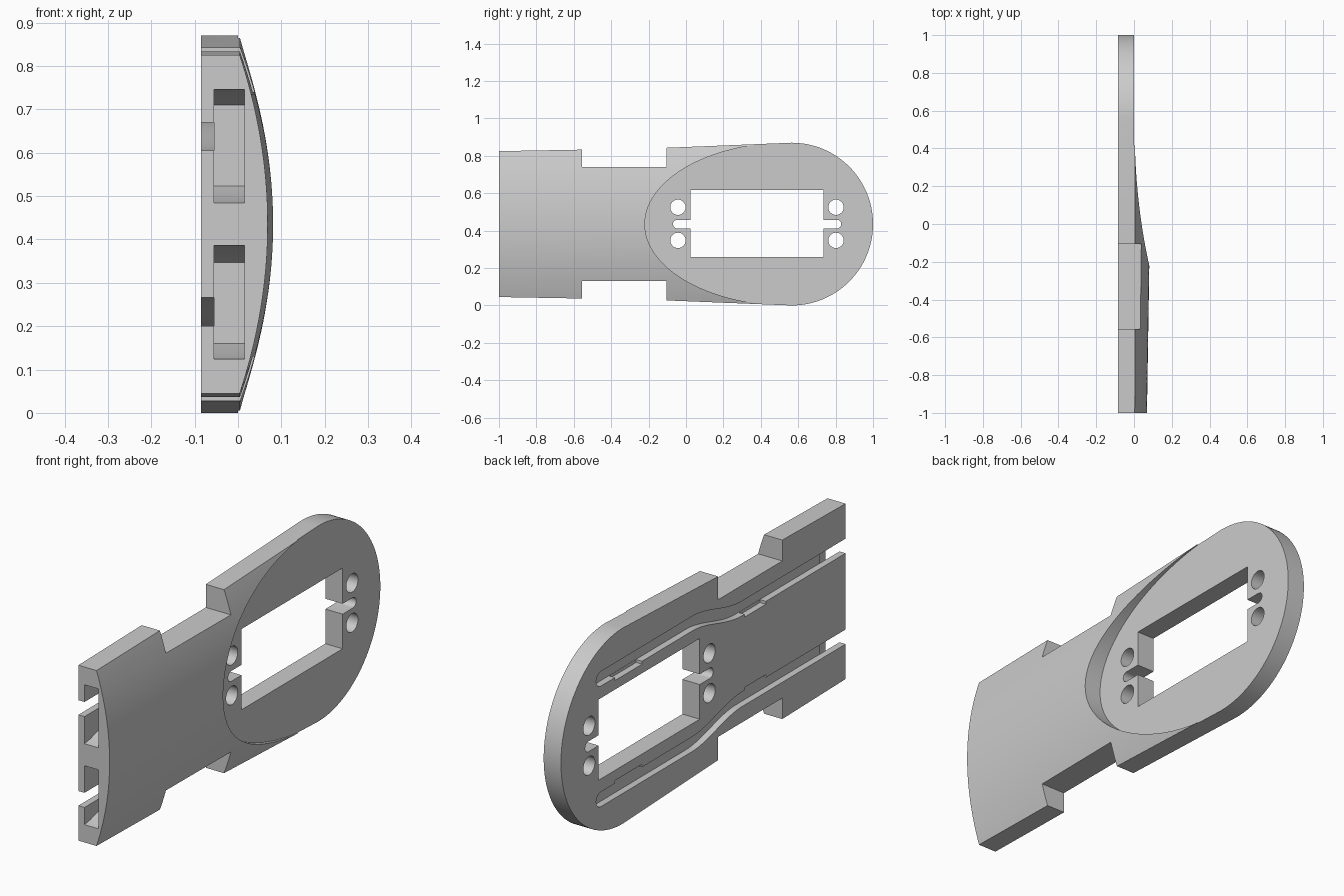
import bpy, bmesh
from math import sin, cos, pi, sqrt

if "Cube" in bpy.data.objects:
    bpy.data.objects.remove(bpy.data.objects["Cube"])

MID = 0.435      # height of the long axis
BACK = -0.085    # flat rear face
HEAD_Y = 0.565   # centre of the rounded head

grey = bpy.data.materials.new("plain_grey")
grey.use_nodes = True
grey.diffuse_color = (0.6, 0.6, 0.6, 1)
grey.node_tree.nodes["Principled BSDF"].inputs["Base Color"].default_value = (0.6, 0.6, 0.6, 1)


def finish(name, bm):
    bmesh.ops.recalc_face_normals(bm, faces=bm.faces)
    mesh = bpy.data.meshes.new(name)
    bm.to_mesh(mesh)
    bm.free()
    mesh.materials.append(grey)
    ob = bpy.data.objects.new(name, mesh)
    bpy.context.collection.objects.link(ob)
    return ob


def prism(name, outline, x0, x1):
    """Extrude a (y, offset from the long axis) outline along x."""
    bm = bmesh.new()
    face = bm.faces.new([bm.verts.new((x0, y, MID + d)) for y, d in outline])
    top = bmesh.ops.extrude_face_region(bm, geom=[face])["geom"]
    verts = [g for g in top if isinstance(g, bmesh.types.BMVert)]
    bmesh.ops.translate(bm, verts=verts, vec=(x1 - x0, 0, 0))
    return finish(name, bm)


def rect(y0, y1, d0, d1):
    return [(y0, d0), (y1, d0), (y1, d1), (y0, d1)]


def arc(cy, cd, ry, rd, a0, a1, n):
    return [(cy + ry * cos(a0 + (a1 - a0) * i / n),
             cd + rd * sin(a0 + (a1 - a0) * i / n)) for i in range(n + 1)]


def combine(target, tool, operation="DIFFERENCE"):
    mod = target.modifiers.new("shape", "BOOLEAN")
    mod.operation = operation
    mod.solver = "EXACT"
    mod.object = tool
    bpy.context.view_layer.objects.active = target
    bpy.ops.object.modifier_apply(modifier=mod.name)
    bpy.data.objects.remove(tool)


# Plate outline: notched tail, flared shoulders, round head
lower = [(-1, -0.39), (-0.555, -0.398), (-0.555, -0.305), (-0.105, -0.305), (-0.105, -0.408)]
head = arc(HEAD_Y, 0, 0.435, 0.435, -pi / 2, pi / 2, 64)
upper = [(y, -d) for y, d in reversed(lower)]
plate = prism("plate", lower + head + upper, BACK, 0.15)

# Crowned front surface, lofted along y
bm = bmesh.new()
rings = []
for y, half, apex in ((-1.1, 0.4, 0.067), (-0.22, 0.416, 0.081), (HEAD_Y, 0.448, 0.085), (1.1, 0.448, 0.085)):
    ring = [bm.verts.new((-0.2, y, MID - 0.5))]
    for i in range(41):
        d = -0.5 + i / 40
        ring.append(bm.verts.new((apex * (1 - (d / half) ** 2), y, MID + d)))
    ring.append(bm.verts.new((-0.2, y, MID + 0.5)))
    rings.append(ring)
for a, b in zip(rings, rings[1:]):
    for i in range(len(a)):
        j = (i + 1) % len(a)
        bm.faces.new((a[i], a[j], b[j], b[i]))
bm.faces.new(rings[0])
bm.faces.new(rings[-1])
combine(plate, finish("crown", bm), "INTERSECT")

# Oval recess with a flat floor
oval = arc(HEAD_Y, 0, 0.785, 0.437, pi / 2, 3 * pi / 2, 72)
combine(plate, prism("recess", oval + [(HEAD_Y, -0.5), (1.2, -0.5), (1.2, 0.5), (HEAD_Y, 0.5)], 0, 0.3))

# Window, keyhole slots and screw holes
combine(plate, prism("window", rect(0.025, 0.735, -0.177, 0.182), -0.3, 0.3))
slot_r = 0.023
left_slot = arc(-0.047, 0, slot_r, slot_r, pi / 2, 3 * pi / 2, 12) + [(0.05, -slot_r), (0.05, slot_r)]
right_slot = arc(0.807, 0, slot_r, slot_r, -pi / 2, pi / 2, 12) + [(0.71, slot_r), (0.71, -slot_r)]
for outline in (left_slot, right_slot):
    combine(plate, prism("slot", outline, -0.3, 0.3))
for y in (-0.043, 0.802):
    for d in (-0.087, 0.09):
        combine(plate, prism("hole", arc(y, d, 0.041, 0.041, 0, 2 * pi * 31 / 32, 31), -0.3, 0.3))


# Rear grooves with an S-bend, end pockets and small widened spots
def groove_centre(y):
    t = min(max((y + 0.27) / 0.35, 0), 1)
    return 0.202 + 0.066 * t * t * (3 - 2 * t)


W = 0.0325
stations = [-1.1] + [-0.27 + 0.35 * i / 20 for i in range(21)]
near = [(y, groove_centre(y) - W) for y in stations]
far = [(y, groove_centre(y) + W) for y in reversed(stations)]
end = arc(0.72, groove_centre(0.72), W, W, -pi / 2, pi / 2, 12)
pocket = [(-1.1, 0.049), (-1, 0.049), (-0.96, 0.055), (-0.9, 0.072), (-0.86, 0.088),
          (-0.86, 0.275), (-0.9, 0.288), (-0.96, 0.305), (-1, 0.311), (-1.1, 0.311)]
for side in (1, -1):
    def mirrored(points):
        return [(y, d * side) for y, d in points]
    combine(plate, prism("groove", mirrored(near + end + far), -0.2, -0.0549))
    combine(plate, prism("pocket", mirrored(pocket), -0.055, 0.015))
    for y0, y1 in ((-0.44, -0.29), (0.43, 0.62)):
        c = groove_centre((y0 + y1) / 2)
        combine(plate, prism("wide_spot", mirrored(rect(y0, y1, c - W - 0.013, c)), -0.2, -0.056))

# Smooth curved faces, keep crisp edges
bpy.ops.object.select_all(action="DESELECT")
plate.select_set(True)
bpy.context.view_layer.objects.active = plate
bpy.ops.object.shade_smooth_by_angle(angle=pi / 6)
